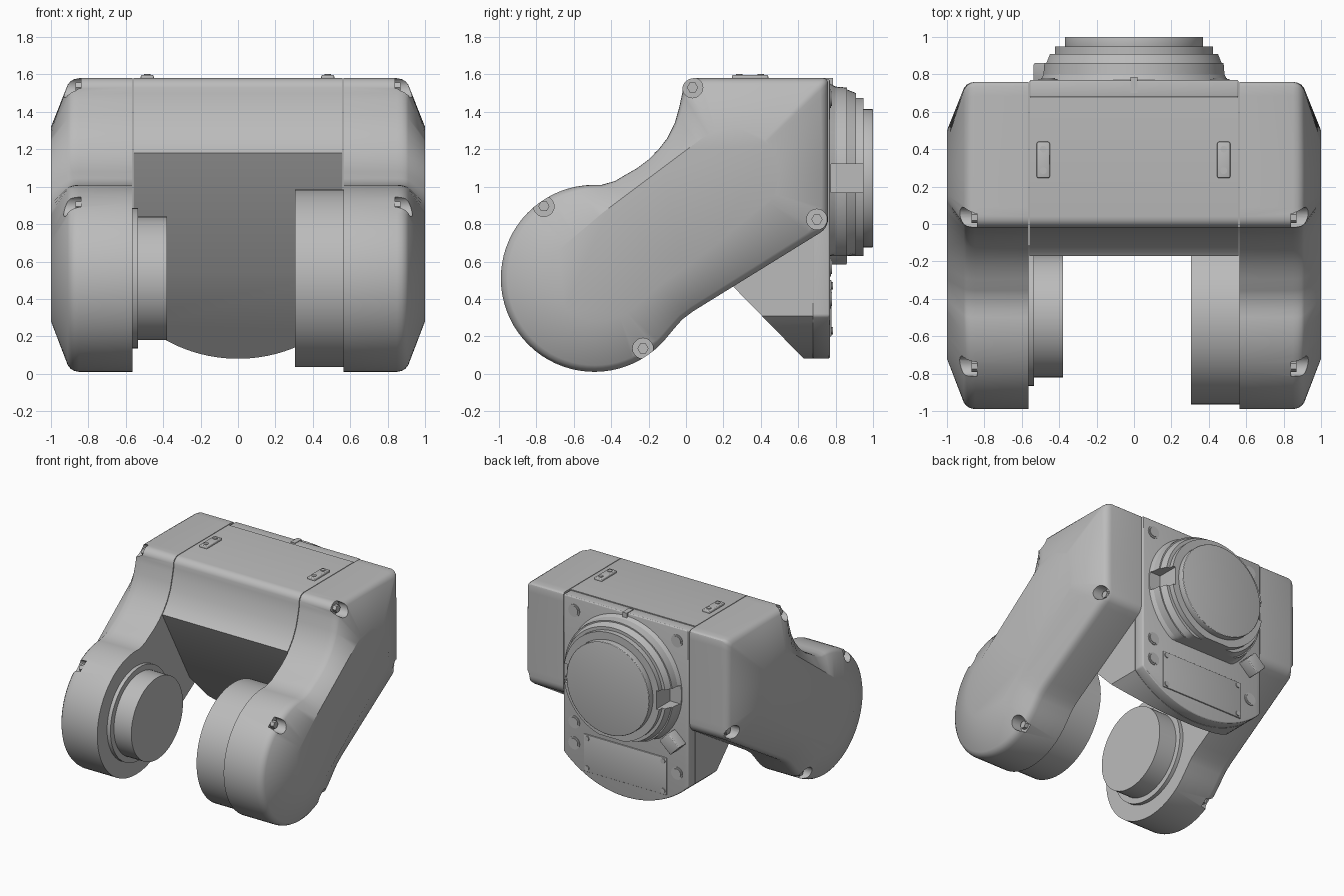
import bpy, bmesh, math
from mathutils import Vector

cube = bpy.data.objects.get("Cube")
if cube:
    bpy.data.objects.remove(cube, do_unlink=True)

GREY = (0.5, 0.5, 0.5, 1)
grey = bpy.data.materials.new("plain grey")
grey.use_nodes = True
grey.diffuse_color = GREY
grey.node_tree.nodes["Principled BSDF"].inputs["Base Color"].default_value = GREY


def smooth(mesh):
    for p in mesh.polygons:
        p.use_smooth = True
    mesh.set_sharp_from_angle(angle=math.radians(28))


def loft(name, rings, bevel=0):
    """Skin equal rings of points and close both ends."""
    bm = bmesh.new()
    rows = [[bm.verts.new(p) for p in ring] for ring in rings]
    n = len(rows[0])
    for a, b in zip(rows, rows[1:]):
        for i in range(n):
            j = (i + 1) % n
            bm.faces.new((a[i], a[j], b[j], b[i]))
    bm.faces.new(rows[0])
    bm.faces.new(rows[-1])
    bmesh.ops.recalc_face_normals(bm, faces=bm.faces)
    mesh = bpy.data.meshes.new(name)
    bm.to_mesh(mesh)
    bm.free()
    mesh.materials.append(grey)
    obj = bpy.data.objects.new(name, mesh)
    bpy.context.collection.objects.link(obj)
    if bevel:
        mod = obj.modifiers.new("soft edge", "BEVEL")
        mod.width, mod.segments, mod.limit_method = bevel, 3, "ANGLE"
        mod.angle_limit = math.radians(40)
        bake(obj)
    smooth(obj.data)
    return obj


def bake(obj):
    deps = bpy.context.evaluated_depsgraph_get()
    mesh = bpy.data.meshes.new_from_object(obj.evaluated_get(deps))
    obj.modifiers.clear()
    obj.data = mesh


def cut(obj, cutter, operation="DIFFERENCE"):
    mod = obj.modifiers.new("cut", "BOOLEAN")
    mod.object, mod.operation, mod.solver = cutter, operation, "EXACT"
    bake(obj)
    bpy.data.objects.remove(cutter, do_unlink=True)
    smooth(obj.data)


def along(axis, pts, d):
    """Place a flat outline at distance d along an axis."""
    if axis == "x":
        return [(d, u, v) for u, v in pts]
    if axis == "y":
        return [(u, d, v) for u, v in pts]
    return [(u, v, d) for u, v in pts]


def prism(name, axis, pts, a, b, bevel=0):
    return loft(name, [along(axis, pts, a), along(axis, pts, b)], bevel)


def arc(cu, cv, r, start=0, end=360, n=64):
    full = abs(end - start) == 360
    steps = [start + (end - start) * i / (n if full else n - 1) for i in range(n)]
    return [(cu + r * math.cos(math.radians(t)), cv + r * math.sin(math.radians(t))) for t in steps]


def rect(u0, u1, v0, v1):
    return [(u0, v0), (u1, v0), (u1, v1), (u0, v1)]


def resample(pts, step):
    out = []
    for p, q in zip(pts, pts[1:] + pts[:1]):
        p, q = Vector(p), Vector(q)
        n = max(1, math.ceil((q - p).length / step))
        out += [tuple(p.lerp(q, i / n)) for i in range(n)]
    return out


# Side outline of an arm, round joint at the low front and box end at the back
JOINT = (-0.49, 0.51)
shoulder = [(-0.38, 1.03), (-0.33, 1.06), (-0.26, 1.1), (-0.2, 1.145), (-0.15, 1.195),
            (-0.1, 1.26), (-0.06, 1.34), (-0.035, 1.43), (-0.02, 1.5)]
crown = arc(0.04, 1.52, 0.06, 170, 90, 5) + arc(0.735, 1.555, 0.025, 90, 0, 4)
belly = arc(0.67, 0.83, 0.09, 0, -55, 6) + [(0.04, 0.335), (-0.02, 0.29), (-0.06, 0.245)]
outline = resample(arc(*JOINT, 0.5, -40, -274, 48) + shoulder + crown + belly, 0.05)

# Flat outer pad of an arm, a slanted capsule
PAD_A, PAD_B, PAD_R = Vector((-0.47, 0.53)), Vector((0.25, 1.07)), 0.25


def toward_pad(p, t):
    p = Vector(p)
    axis = PAD_B - PAD_A
    k = min(1, max(0, (p - PAD_A).dot(axis) / axis.length_squared))
    near = PAD_A + axis * k
    return p.lerp(near + (p - near).normalized() * PAD_R, t)


shell_steps = [(0.565, 0), (0.85, 0), (0.875, 0.02), (0.895, 0.06), (0.91, 0.13), (1.0, 1.0)]
pockets = [(0.035, 1.53), (-0.76, 0.895), (-0.23, 0.135), (0.70, 0.825)]
for side, label in ((1, "left"), (-1, "right")):
    arm = loft(label + "_arm", [along("x", [toward_pad(p, t) for p in outline], side * x)
                                for x, t in shell_steps])
    for i, (y, z) in enumerate(pockets):
        cut(arm, prism("pocket_cutter", "x", arc(y, z, 0.055, n=20), side * 0.84, side * 1.1))
        prism(f"{label}_arm_screw_{i}", "x", arc(y, z, 0.03, n=6), side * 0.83, side * 0.87)

# Joint drums on the inner faces of the arms
prism("left_joint_drum", "x", arc(*JOINT, 0.475), 0.305, 0.57)
prism("right_joint_collar", "x", arc(*JOINT, 0.375), -0.57, -0.535)
prism("right_joint_hub", "x", arc(*JOINT, 0.33), -0.54, -0.38)

# Central housing between the arms, trimmed by the rounded outline of the rear plate
front_curve = [p for p in shoulder if p[0] > -0.18]
housing_side = [(0.63, 0.08), (0.18, 0.54), (-0.17, 1.18)] + front_curve + crown[:5] + [(0.68, 1.58), (0.68, 0.08)]
plate_outline = arc(0, 0.88, 0.8, -134.4, -45.6, 28) + [(0.56, 1.575), (-0.56, 1.575)]
trim_outline = plate_outline[:-2] + [(0.56, 1.7), (-0.56, 1.7)]
housing = prism("central_housing", "x", housing_side, -0.562, 0.562)
cut(housing, prism("housing_trim", "y", trim_outline, -1, 1), "INTERSECT")
prism("rear_plate", "y", plate_outline, 0.675, 0.77, 0.012)

# Stepped round flange, flat at the bottom, with a slot on each side
flange_steps = [(0.76, 0.51, 0.80, 0.49), (0.80, 0.49, 0.86, 0.485), (0.86, 0.475, 0.91, 0.455),
                (0.91, 0.43, 0.95, 0.43)]
slots = (-1, 1)
for i, (y0, r0, y1, r1) in enumerate(flange_steps):
    rings = [along("y", [(x, max(z, 0.63)) for x, z in arc(0, 1.045, r, n=96)], y)
             for y, r in ((y0, r0), (y1, r1))]
    step = loft(f"flange_step_{i}", rings)
    for s in slots:
        cut(step, prism("slot_cutter", "y", rect(*sorted((s * 0.4, s * 0.6)), 0.97, 1.12), 0.775, 1.1))
prism("flange_face", "y", arc(0, 1.045, 0.37, n=96), 0.94, 1.0, 0.006)

# Angled stop block beside the flange
prism("stop_block", "y", [(-0.54, 0.66), (-0.46, 0.58), (-0.36, 0.67), (-0.44, 0.75)], 0.76, 0.86, 0.008)

# Cover panel with corner screws and the round plugs on the rear plate
prism("rear_panel", "y", rect(-0.37, 0.37, 0.2, 0.5), 0.765, 0.778, 0.004)
for x in (-0.34, 0.34):
    for z in (0.23, 0.47):
        prism("panel_screw", "y", arc(x, z, 0.02, n=16), 0.77, 0.785)
for x, z in ((0.46, 1.47), (-0.46, 1.47), (0.46, 0.57), (0.46, 0.4), (-0.46, 0.4)):
    prism("rear_plug", "y", arc(x, z, 0.05, n=28), 0.765, 0.776)
    prism("rear_plug_cap", "y", arc(x, z, 0.038, n=28), 0.765, 0.78)

# Small marker tab at the top of the rear plate
prism("index_tab", "y", rect(-0.02, 0.02, 1.53, 1.58), 0.7, 0.785)

# Screwed rails on the roof
for x in (-0.485, 0.48):
    prism("roof_rail", "z", rect(x - 0.035, x + 0.035, 0.245, 0.44), 1.57, 1.598, 0.01)
    for y in (0.285, 0.4):
        prism("rail_screw", "z", arc(x, y, 0.018, n=12), 1.59, 1.603)
